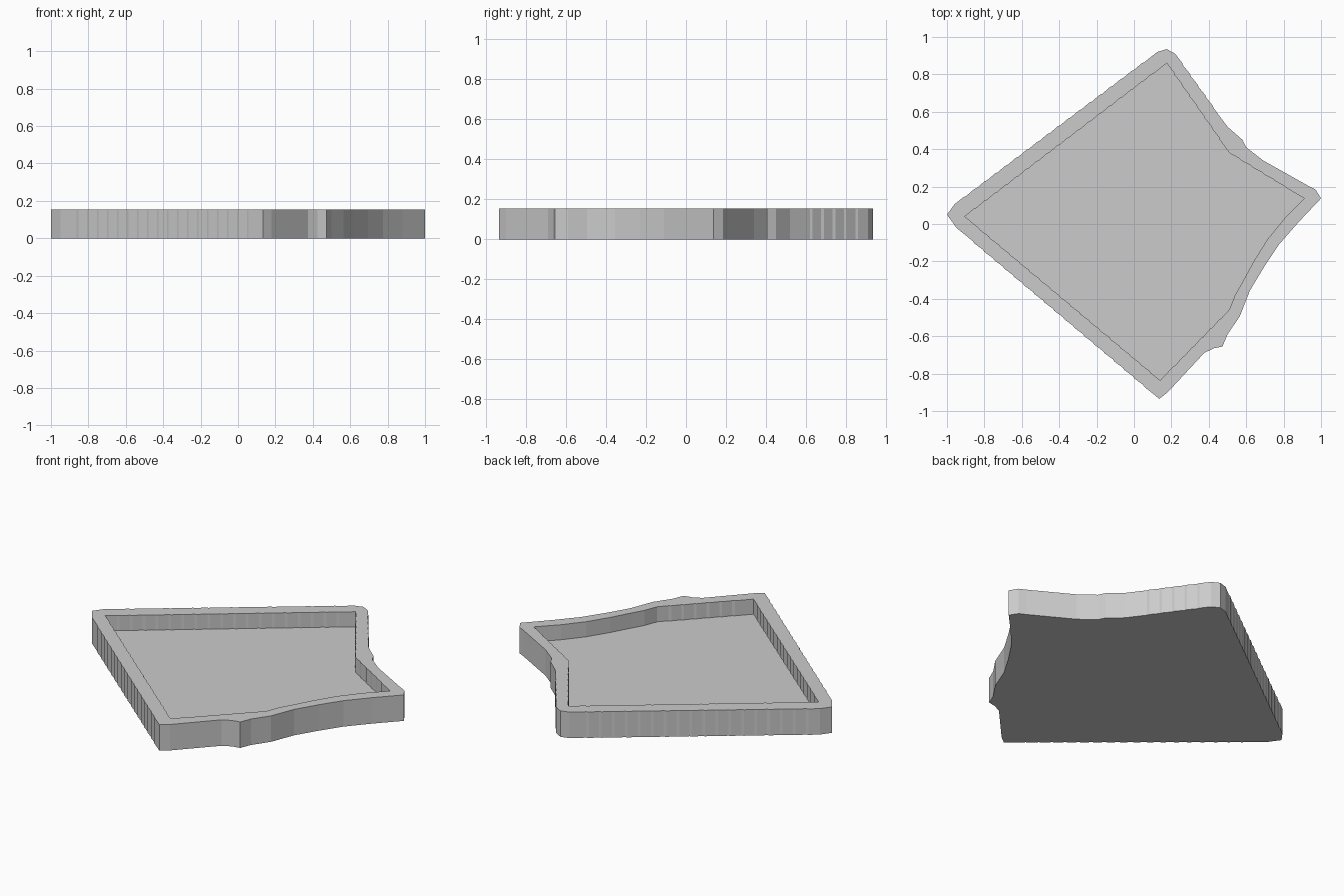
import bpy
import bmesh
from mathutils import Vector

cube = bpy.data.objects.get("Cube")
if cube:
    bpy.data.objects.remove(cube, do_unlink=True)

HEIGHT, FLOOR = 0.155, 0.065

# Outer outline, clockwise from the back corner
OUTER = [(.175, .935), (.22, .91), (.5, .52), (.58, .45), (.6, .41), (.69, .34),
         (.93, .205), (.97, .185), (1, .137), (.88, .01), (.775, -.11), (.695, -.23),
         (.62, -.355), (.565, -.495), (.5, -.59), (.473, -.655), (.425, -.665),
         (.375, -.69), (.18, -.9), (.135, -.935), (.105, -.91), (-.95, -.02),
         (-1, .05), (-.96, .105), (.125, .92)]

# Inner recess outline, clockwise from the back corner
INNER = [(.175, .86), (.51, .38), (.91, .137), (.805, .03), (.715, -.08), (.64, -.2),
         (.58, -.31), (.54, -.38), (.51, -.457), (.14, -.836), (-.905, .04)]


def stepped(outline, pitch=0.07, depth=0.002):
    """Give the long straight walls their fine stepped facets."""
    result = []
    for i, corner in enumerate(outline):
        a = Vector(corner)
        b = Vector(outline[(i + 1) % len(outline)])
        result.append(a)
        span = b - a
        if span.length < 0.45:
            continue
        along = span.normalized()
        side = Vector((-along.y, along.x)) * depth
        for k in range(1, int(span.length / pitch)):
            middle = a + along * k * pitch
            result.append(middle - along * pitch * 0.1 + side)
            result.append(middle + along * pitch * 0.1 - side)
    return result


def ring(bm, outline, z):
    return [bm.verts.new((p.x, p.y, z)) for p in outline]


def wall(bm, low, high):
    for i in range(len(low)):
        j = (i + 1) % len(low)
        bm.faces.new((low[i], low[j], high[j], high[i]))


bm = bmesh.new()
outer, inner = stepped(OUTER), stepped(INNER)
base = ring(bm, outer, 0)
outer_top = ring(bm, outer, HEIGHT)
floor = ring(bm, inner, FLOOR)
inner_top = ring(bm, inner, HEIGHT)

# Underside, recessed floor and the two walls
bm.faces.new(base)
bm.faces.new(floor)
wall(bm, base, outer_top)
wall(bm, floor, inner_top)

# Flat rim between the two outlines
rim_verts = set(outer_top + inner_top)
rim_edges = [e for e in bm.edges if all(v in rim_verts for v in e.verts)]
bmesh.ops.triangle_fill(bm, edges=rim_edges, use_beauty=True)
bmesh.ops.recalc_face_normals(bm, faces=bm.faces[:])

mesh = bpy.data.meshes.new("tray")
bm.to_mesh(mesh)
bm.free()
tray = bpy.data.objects.new("tray", mesh)
bpy.context.collection.objects.link(tray)

# Single plain grey
GREY = (0.6, 0.6, 0.6, 1)
material = bpy.data.materials.new("light grey")
material.use_nodes = True
material.diffuse_color = GREY
material.node_tree.nodes["Principled BSDF"].inputs["Base Color"].default_value = GREY
mesh.materials.append(material)
